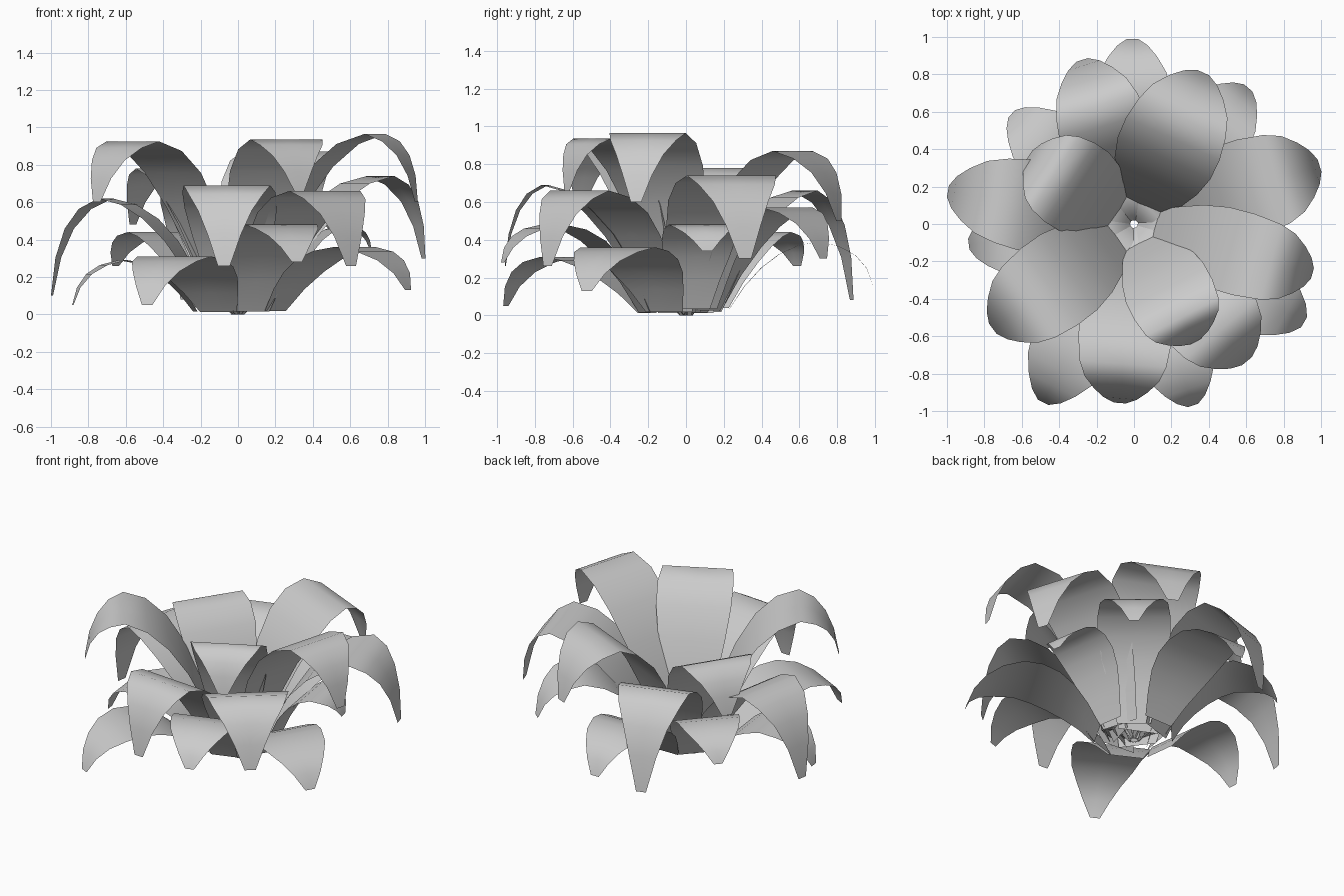
import bpy, bmesh, math, random
from mathutils import Vector

if "Cube" in bpy.data.objects:
    bpy.data.objects.remove(bpy.data.objects["Cube"])
random.seed(4)

# half-width along the blade: base, crest (index 5), tip
WIDTHS = [.46, .68, .88, .99, 1.0, .93, .8, .58, .36, .13]


def quad(a, b, c, t):
    return [(1 - t) ** 2 * p + 2 * t * (1 - t) * q + t * t * r for p, q, r in zip(a, b, c)]


def leaf(name, angle, base, peak, tip, width):
    """Flat strip arching from base over the crest and drooping to the tip; points are (radius, z)."""
    rise = [quad(base, (base[0] + (peak[0] - base[0]) * .42, peak[1] * .95), peak, i / 5) for i in range(6)]
    fall = [quad(peak, (peak[0] + (tip[0] - peak[0]) * .85, peak[1] - (peak[1] - tip[1]) * .12), tip, i / 4)
            for i in range(1, 5)]
    a = math.radians(angle)
    out, side = Vector((math.cos(a), math.sin(a), 0)), Vector((-math.sin(a), math.cos(a), 0))
    bm = bmesh.new()
    prev = None
    for (r, z), w in zip(rise + fall, WIDTHS):
        p = out * r + Vector((0, 0, z))
        row = [bm.verts.new(p + side * width / 2 * w * s) for s in (-1, 0, 1)]
        if prev:
            for k in (0, 1):
                bm.faces.new((prev[k], row[k], row[k + 1], prev[k + 1])).smooth = True
        prev = row
    me = bpy.data.meshes.new(name)
    bm.to_mesh(me)
    bm.free()
    bpy.context.collection.objects.link(bpy.data.objects.new(name, me))


# angle, crest radius, crest z, tip radius, tip z, width
UPPER = [
    (-15.5, .76, .965, .99, .60, .45), (216.5, .70, .925, .94, .60, .51),
    (-62.5, .56, .935, .71, .66, .47), (65.5, .62, .87, .89, .50, .55),
    (147, .50, .78, .67, .48, .50),
]
MIDDLE = [
    (-94.5, .75, .69, .96, .26, .50), (-50.5, .73, .66, .95, .26, .53),
    (17.5, .80, .74, 1.04, .30, .53), (170, .72, .62, 1.01, .10, .49),
    (107.5, .66, .66, .92, .08, .49), (50, .70, .57, .95, .30, .45),
]
LOWER = [
    (-30, .72, .36, 1.05, .13, .49), (-72, .74, .48, 1.02, .28, .44),
    (-117, .75, .31, 1.07, .05, .48), (187, .62, .29, .89, .05, .44),
    (138, .62, .44, .88, .26, .42), (90.5, .70, .39, .99, .16, .45),
    (9, .58, .48, .72, .34, .40),
]
for tier, rows, r0 in (("upper", UPPER, .09), ("middle", MIDDLE, .16), ("lower", LOWER, .23)):
    for i, (ang, pr, pz, tr, tz, w) in enumerate(rows):
        leaf(f"{tier}_leaf_{i + 1}", ang, (r0, .01 + .03 * random.random()), (pr, pz), (tr, tz), w)

# small sheaths in the heart of the rosette
for i in range(9):
    r = random.uniform(.12, .2)
    leaf(f"heart_blade_{i + 1}", i * 40 + random.uniform(-12, 12), (.02, 0), (r, .1), (r + .03, .18), .13)
